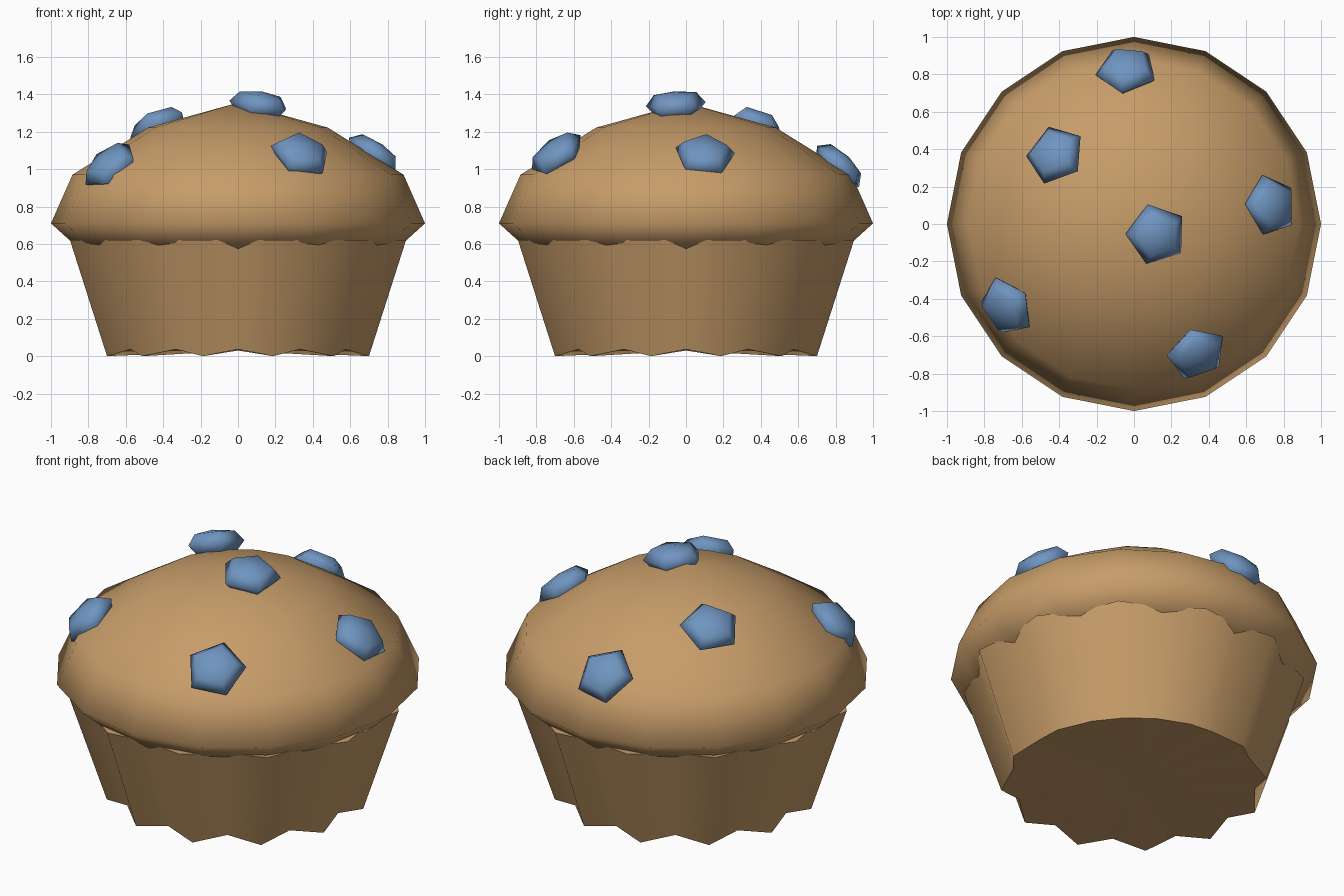
import bpy, math
from mathutils import Vector, Matrix

if "Cube" in bpy.data.objects:
    bpy.data.objects.remove(bpy.data.objects["Cube"])


def make_material(name, rgb):
    m = bpy.data.materials.new(name)
    m.diffuse_color = (*rgb, 1)
    m.use_nodes = True
    m.node_tree.nodes["Principled BSDF"].inputs["Base Color"].default_value = m.diffuse_color
    return m


cake = make_material("baked tan", (0.57, 0.335, 0.142))
berry_blue = make_material("berry blue", (0.16, 0.30, 0.53))


def build(name, verts, faces, mat, angle):
    me = bpy.data.meshes.new(name)
    me.from_pydata(verts, [], faces)
    me.materials.append(mat)
    ob = bpy.data.objects.new(name, me)
    bpy.context.collection.objects.link(ob)
    bpy.ops.object.select_all(action='DESELECT')
    ob.select_set(True)
    bpy.context.view_layer.objects.active = ob
    bpy.ops.object.shade_smooth_by_angle(angle=math.radians(angle))
    return ob


def lathe(name, rings, n, start, mat, angle, top, bottom):
    """Rings run bottom to top; each ring is a function of the step index
    giving (radius, height). Poles close both ends."""
    verts, faces = [], []
    for ring in rings:
        for i in range(n):
            a = start + 2 * math.pi * i / n
            r, z = ring(i)
            verts.append((r * math.cos(a), r * math.sin(a), z))
    verts += [(0, 0, bottom), (0, 0, top)]
    lo, hi = len(verts) - 2, len(verts) - 1
    last = (len(rings) - 1) * n
    for i in range(n):
        j = (i + 1) % n
        for k in range(len(rings) - 1):
            faces.append((k * n + i, k * n + j, (k + 1) * n + j, (k + 1) * n + i))
        faces.append((lo, j, i))
        faces.append((hi, last + i, last + j))
    return build(name, verts, faces, mat, angle)


def plain(profile):
    return [lambda i, p=p: p for p in profile]


# Fluted cup: ridges reach the ground, valleys sit a little higher
lathe("fluted_cup",
      [lambda i: (0.665, 0.037) if i % 2 == 0 else (0.725, 0.0),
       lambda i: (0.865, 0.62) if i % 2 == 0 else (0.93, 0.62)],
      24, 0, cake, 62, 0.62, 0.03)

# Domed muffin top
lathe("muffin_top",
      plain([(0.84, 0.565), (1.0, 0.71), (0.885, 0.97), (0.48, 1.222)]),
      16, 0, cake, 85, 1.355, 0.565)

# Berries: position, tilt away from vertical, spin of the pentagon
berries = [
    ((0.12, -0.055, 1.34), 10, 107),
    ((-0.42, 0.37, 1.225), 28, 107),
    ((0.73, 0.10, 1.07), 36, 107),
    ((-0.68, -0.44, 1.015), 44, 107),
    ((0.335, -0.69, 1.075), 40, 107),
    ((-0.04, 0.82, 1.01), 44, 118),
]
for k, (pos, tilt, spin) in enumerate(berries):
    ob = lathe(f"berry_{k + 1}",
               plain([(0.11, -0.065), (0.168, 0.0), (0.12, 0.058)]),
               5, math.radians(spin), berry_blue, 85, 0.075, -0.08)
    p = Vector(pos)
    axis = Vector((-p.y, p.x, 0)).normalized()
    ob.matrix_world = Matrix.Translation(p) @ Matrix.Rotation(math.radians(tilt), 4, axis)
